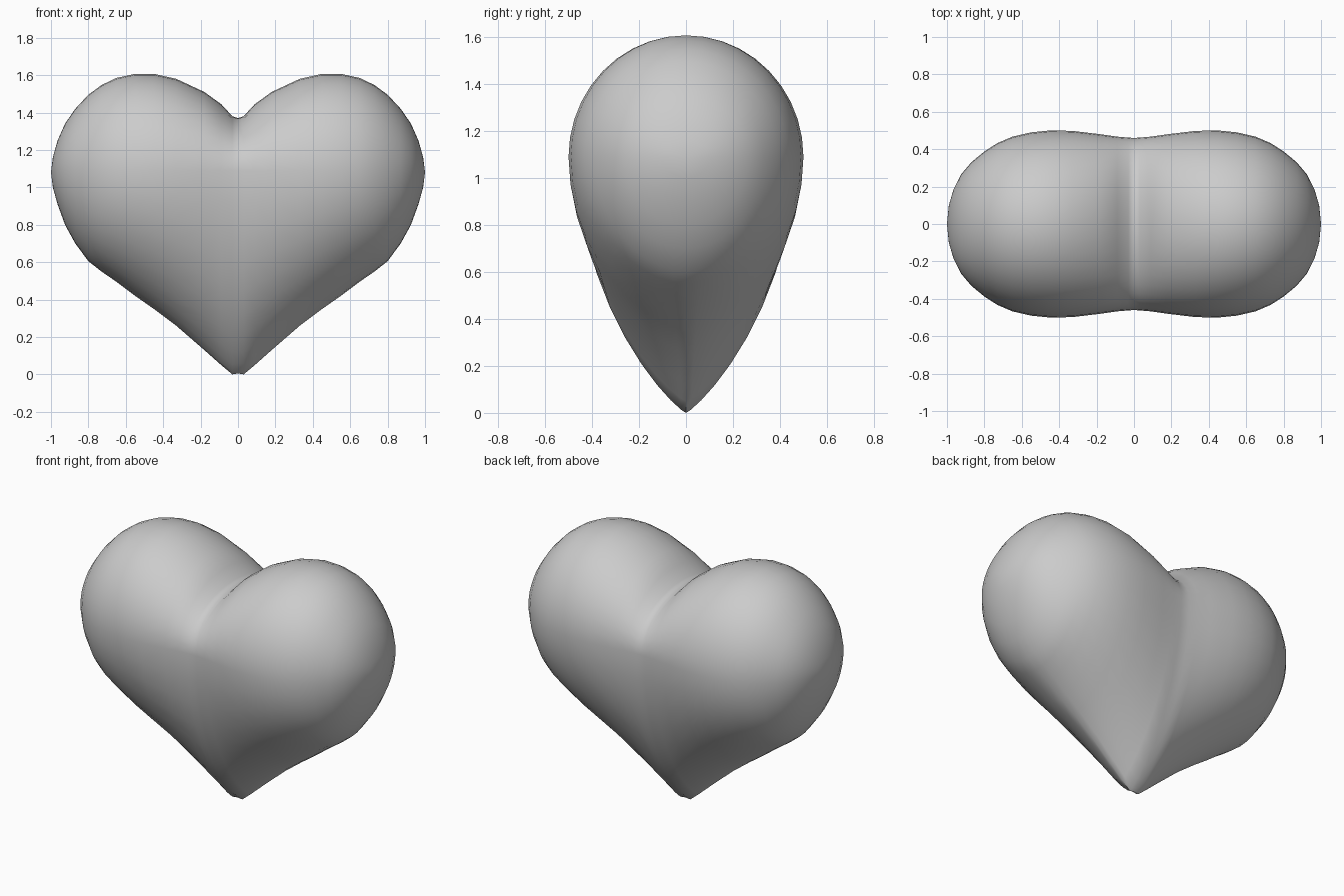
import bpy, bmesh, math

if "Cube" in bpy.data.objects:
    bpy.data.objects.remove(bpy.data.objects["Cube"])

# Right-half cross-sections: x, top z, bottom z, half depth y
STATIONS = [
    (0.00, 1.37, 0.005, 0.46), (0.03, 1.38, 0.00, 0.462), (0.09, 1.445, 0.05, 0.467),
    (0.18, 1.51, 0.13, 0.48), (0.33, 1.58, 0.26, 0.498), (0.45, 1.607, 0.35, 0.50),
    (0.55, 1.607, 0.42, 0.49), (0.65, 1.585, 0.495, 0.467), (0.73, 1.547, 0.55, 0.433),
    (0.80, 1.495, 0.605, 0.388), (0.87, 1.42, 0.70, 0.33), (0.925, 1.34, 0.80, 0.265),
    (0.965, 1.25, 0.91, 0.185), (0.99, 1.16, 1.00, 0.10),
]
MID_Z, SIDES = 1.09, 40


def ring_points(x, top, bottom, depth):
    """Rounded above the widest line, tapering like a teardrop below it."""
    taper = 1.0 + 0.7 * max(0.0, 1 - x / 0.85)
    for i in range(SIDES):
        a = 2 * math.pi * i / SIDES
        c, s = math.cos(a), math.sin(a)
        if s >= 0:
            yield x, depth * c, MID_Z + (top - MID_Z) * s
        else:
            y = depth * math.copysign(abs(c) ** taper, c)
            yield x, y, MID_Z + (MID_Z - bottom) * s


# Loft one lobe from the centre plane to its outer pole
bm = bmesh.new()
rings = [[bm.verts.new(p) for p in ring_points(*st)] for st in STATIONS]
for a, b in zip(rings, rings[1:]):
    for i in range(SIDES):
        j = (i + 1) % SIDES
        bm.faces.new((a[i], a[j], b[j], b[i]))
pole = bm.verts.new((1.0, 0, 1.08))
for i in range(SIDES):
    bm.faces.new((rings[-1][i], rings[-1][(i + 1) % SIDES], pole))

# Mirror the lobe and weld it along the centre
copy = bmesh.ops.duplicate(bm, geom=bm.verts[:] + bm.edges[:] + bm.faces[:])["geom"]
for v in copy:
    if isinstance(v, bmesh.types.BMVert):
        v.co.x = -v.co.x
bmesh.ops.remove_doubles(bm, verts=bm.verts[:], dist=0.0005)
bmesh.ops.recalc_face_normals(bm, faces=bm.faces[:])

mesh = bpy.data.meshes.new("heart")
bm.to_mesh(mesh)
bm.free()
heart = bpy.data.objects.new("heart", mesh)
bpy.context.collection.objects.link(heart)
bpy.context.view_layer.objects.active = heart
heart.select_set(True)
bpy.ops.object.shade_smooth_by_angle(angle=math.radians(50))
